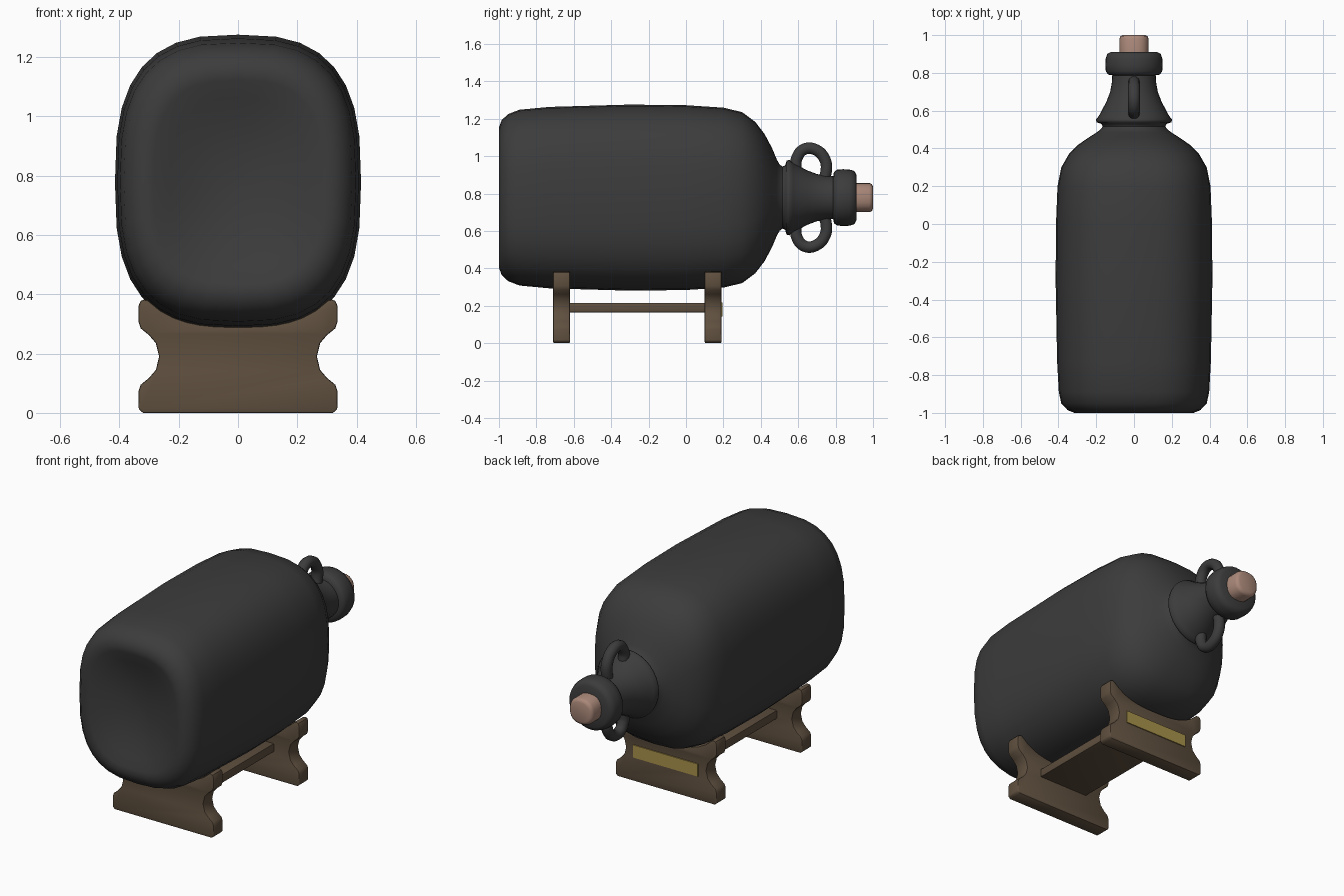
import bpy, bmesh, math
from mathutils import Vector

if "Cube" in bpy.data.objects:
    bpy.data.objects.remove(bpy.data.objects["Cube"])

AXIS_Z = 0.778   # height of the bottle's axis


def material(name, rgb):
    m = bpy.data.materials.new(name)
    m.diffuse_color = (*rgb, 1)
    m.use_nodes = True
    m.node_tree.nodes["Principled BSDF"].inputs["Base Color"].default_value = m.diffuse_color
    return m


GLASS = material("dark_grey", (0.045, 0.045, 0.045))
WOOD = material("brown_wood", (0.115, 0.080, 0.050))
CORK = material("cork_tan", (0.40, 0.245, 0.19))
BRASS = material("brass", (0.40, 0.29, 0.07))


def finish(bm, name, mat, angle=50, bevel=0):
    bmesh.ops.recalc_face_normals(bm, faces=bm.faces)
    me = bpy.data.meshes.new(name)
    bm.to_mesh(me)
    bm.free()
    me.materials.append(mat)
    ob = bpy.data.objects.new(name, me)
    bpy.context.collection.objects.link(ob)
    bpy.ops.object.select_all(action='DESELECT')
    ob.select_set(True)
    bpy.context.view_layer.objects.active = ob
    if bevel:
        b = ob.modifiers.new("bevel", 'BEVEL')
        b.width, b.segments = bevel, 2
        b.limit_method, b.angle_limit = 'ANGLE', math.radians(50)
        bpy.ops.object.modifier_apply(modifier="bevel")
    bpy.ops.object.shade_smooth_by_angle(angle=math.radians(angle))
    return ob


def loft(name, mat, rings, segs=32, angle=50):
    """Skin of superellipse rings (y, half width, half height, exponent)."""
    bm = bmesh.new()
    loops = []
    for y, rx, rz, n in rings:
        loop = []
        for i in range(segs):
            t = 2 * math.pi * i / segs
            c, s = math.cos(t), math.sin(t)
            x = math.copysign(abs(c) ** (2 / n), c) * rx
            z = math.copysign(abs(s) ** (2 / n), s) * rz
            loop.append(bm.verts.new((x, y, AXIS_Z + z)))
        loops.append(loop)
    for a, b in zip(loops, loops[1:]):
        for i in range(segs):
            j = (i + 1) % segs
            bm.faces.new((a[i], a[j], b[j], b[i]))
    bm.faces.new(loops[0])
    bm.faces.new(loops[-1])
    return finish(bm, name, mat, angle)


def box(name, mat, lo, hi, bevel=0):
    bm = bmesh.new()
    bmesh.ops.create_cube(bm, size=1)
    for v in bm.verts:
        v.co = Vector([(l + h) / 2 + c * (h - l) for l, h, c in zip(lo, hi, v.co)])
    return finish(bm, name, mat, 30, bevel)


# Bottle body with dished base, from base to shoulder
N = 2.8
body = [(-0.930, .01, .012, 2), (-0.934, .08, .10, 2.1), (-0.950, .16, .20, 2.3),
        (-0.975, .23, .285, 2.5), (-0.995, .285, .345, N), (-1.0, .315, .375, N),
        (-0.985, .352, .415, N), (-0.95, .385, .447, N), (-0.89, .398, .470, N),
        (-0.73, .407, .485, N), (-0.3, .415, .4975, N), (0, .413, .494, N),
        (0.2, .405, .481, N), (0.3, .385, .457, N), (0.37, .345, .405, 2.7),
        (0.42, .295, .340, 2.5), (0.46, .237, .265, 2.3), (0.485, .197, .205, 2.1)]
# Neck: groove, flange, taper and rolled lip (round sections)
neck = [(0.5, .178), (0.515, .166), (0.53, .172), (0.538, .198), (0.553, .202),
        (0.572, .186), (0.6, .171), (0.65, .145), (0.7, .126), (0.75, .117),
        (0.787, .115), (0.791, .137), (0.808, .149), (0.84, .152), (0.875, .150),
        (0.9, .142), (0.911, .122), (0.912, .06)]
loft("bottle", GLASS, body + [(y, r, r, 2) for y, r in neck], 32, 60)

# Cork
loft("cork", CORK, [(0.89, .078, .078, 2.4), (0.98, .078, .078, 2.4),
                    (0.994, .072, .072, 2.4), (1.0, .058, .058, 2.4)], 24)


# Two loop handles, above and below the neck
def handle(name, side):
    path = [(.588, .15), (.592, .21), (.635, .26), (.695, .255),
            (.742, .205), (.75, .145), (.73, .08)]
    cu = bpy.data.curves.new(name, 'CURVE')
    cu.dimensions = '3D'
    cu.bevel_depth, cu.bevel_resolution, cu.resolution_u = 0.032, 3, 6
    cu.use_fill_caps = True
    sp = cu.splines.new('BEZIER')
    sp.bezier_points.add(len(path) - 1)
    for p, (y, h) in zip(sp.bezier_points, path):
        p.co = (0, y, AXIS_Z + side * h)
        p.handle_left_type = p.handle_right_type = 'AUTO'
    ob = bpy.data.objects.new(name, cu)
    bpy.context.collection.objects.link(ob)
    bpy.ops.object.select_all(action='DESELECT')
    ob.select_set(True)
    bpy.context.view_layer.objects.active = ob
    bpy.ops.object.convert(target='MESH')
    ob = bpy.context.object
    ob.data.materials.clear()
    ob.data.materials.append(GLASS)
    bpy.ops.object.shade_smooth_by_angle(angle=math.radians(60))


handle("upper_handle", 1)
handle("lower_handle", -1)


# Cradle plates: waisted sides, top edge follows the bottle
def cradle(name, y0, y1):
    half = [(.32, 0), (.335, .012), (.335, .075), (.328, .095), (.30, .118),
            (.277, .145), (.266, .19), (.277, .235), (.30, .262), (.328, .285),
            (.335, .305), (.335, .362), (.328, .378), (.317, .382)]
    for i in range(8):
        x = .305 * (1 - i / 7)
        half.append((x, AXIS_Z - .488 * (1 - (x / .41) ** N) ** (1 / N)))
    outline = half + [(-x, z) for x, z in reversed(half[:-1])]
    bm = bmesh.new()
    face = bm.faces.new([bm.verts.new((x, y0, z)) for x, z in outline])
    ext = bmesh.ops.extrude_face_region(bm, geom=[face])
    moved = [g for g in ext["geom"] if isinstance(g, bmesh.types.BMVert)]
    bmesh.ops.translate(bm, verts=moved, vec=(0, y1 - y0, 0))
    finish(bm, name, WOOD, 40, 0.006)


cradle("front_cradle", -0.71, -0.62)
cradle("back_cradle", 0.10, 0.19)

# Board joining the cradles, and the blank plaque
box("stretcher_board", WOOD, (-.167, -.63, .165), (.167, .11, .215), 0.004)
box("plaque", BRASS, (-.215, .187, .143), (.215, .196, .218))
